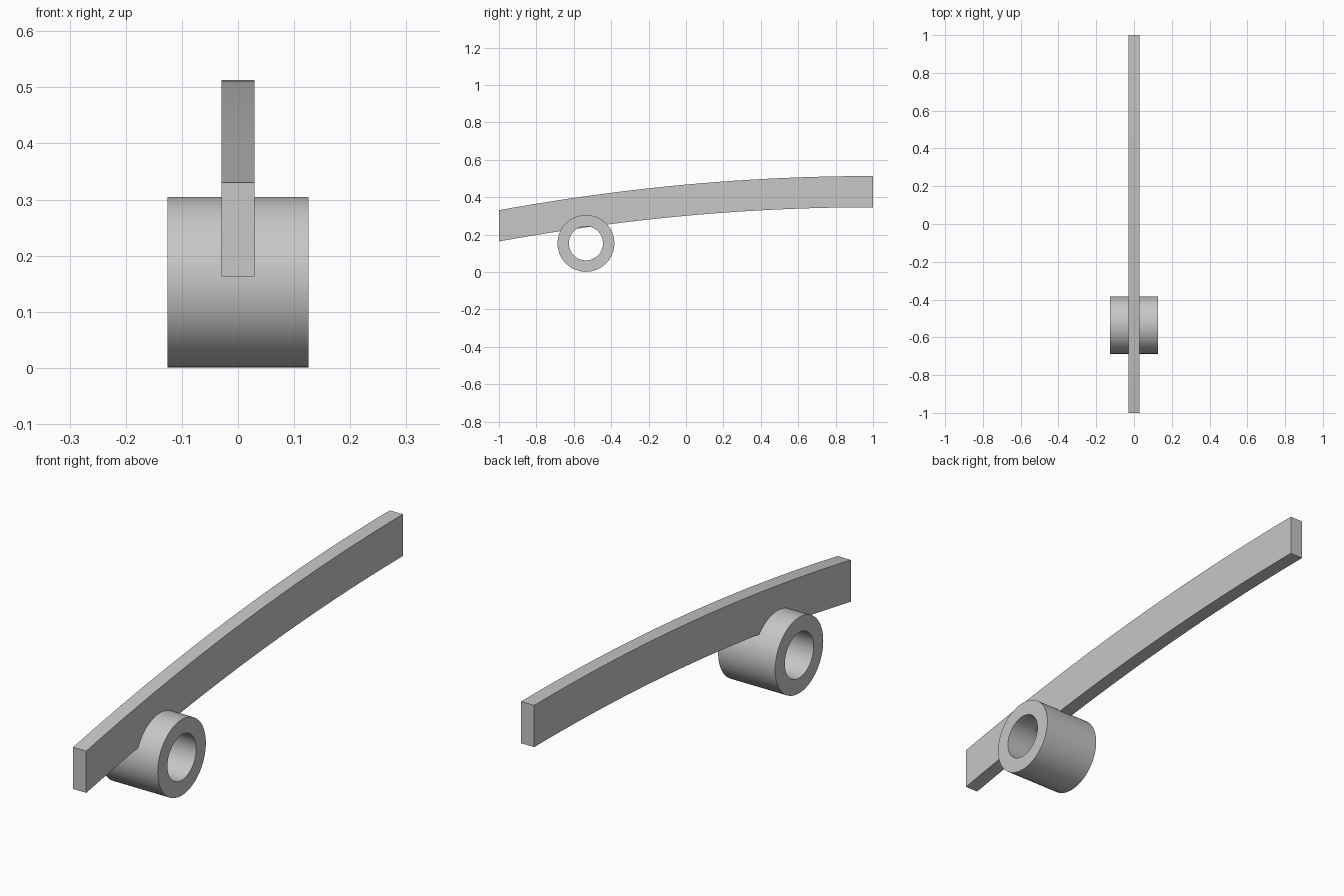
import bpy, bmesh, math

cube = bpy.data.objects.get("Cube")
if cube:
    bpy.data.objects.remove(cube, do_unlink=True)

GREY = (0.57, 0.57, 0.57, 1)
grey = bpy.data.materials.new("plain grey")
grey.use_nodes = True
grey.diffuse_color = GREY
grey.node_tree.nodes["Principled BSDF"].inputs["Base Color"].default_value = GREY


def extrude_strip(name, rows, half_width, closed):
    """Extrude a band between paired (y, z) points along x."""
    bm = bmesh.new()
    rings = []
    for a, b in rows:
        rings.append([bm.verts.new((x, *p)) for x, p in
                      ((-half_width, a), (half_width, a), (half_width, b), (-half_width, b))])
    pairs = list(zip(rings, rings[1:]))
    if closed:
        pairs.append((rings[-1], rings[0]))
    else:
        bm.faces.new(rings[0])
        bm.faces.new(rings[-1])
    for r, s in pairs:
        for i in range(4):
            j = (i + 1) % 4
            bm.faces.new((r[i], r[j], s[j], s[i]))
    bmesh.ops.recalc_face_normals(bm, faces=bm.faces)
    mesh = bpy.data.meshes.new(name)
    bm.to_mesh(mesh)
    bm.free()
    mesh.materials.append(grey)
    obj = bpy.data.objects.new(name, mesh)
    bpy.context.collection.objects.link(obj)
    bpy.ops.object.select_all(action='DESELECT')
    obj.select_set(True)
    bpy.context.view_layer.objects.active = obj
    bpy.ops.object.shade_smooth_by_angle(angle=math.radians(30))
    return obj


# Gently arched flat bar, levelling out towards the back
STEPS = 24
bar_rows = []
for i in range(STEPS + 1):
    y = -1 + 2 * i / STEPS
    top = 0.513 - 0.0457 * (1 - y) ** 2
    bar_rows.append(((y, top), (y, top - 0.167)))
extrude_strip("curved_bar", bar_rows, 0.029, closed=False)

# Pivot sleeve under the front part of the bar
SIDES = 64
CY, CZ = -0.535, 0.153
tube_rows = []
for i in range(SIDES):
    a = 2 * math.pi * i / SIDES
    tube_rows.append(tuple((CY + r * math.cos(a), CZ + r * math.sin(a))
                           for r in (0.152, 0.091)))
extrude_strip("pivot_sleeve", tube_rows, 0.126, closed=True)
